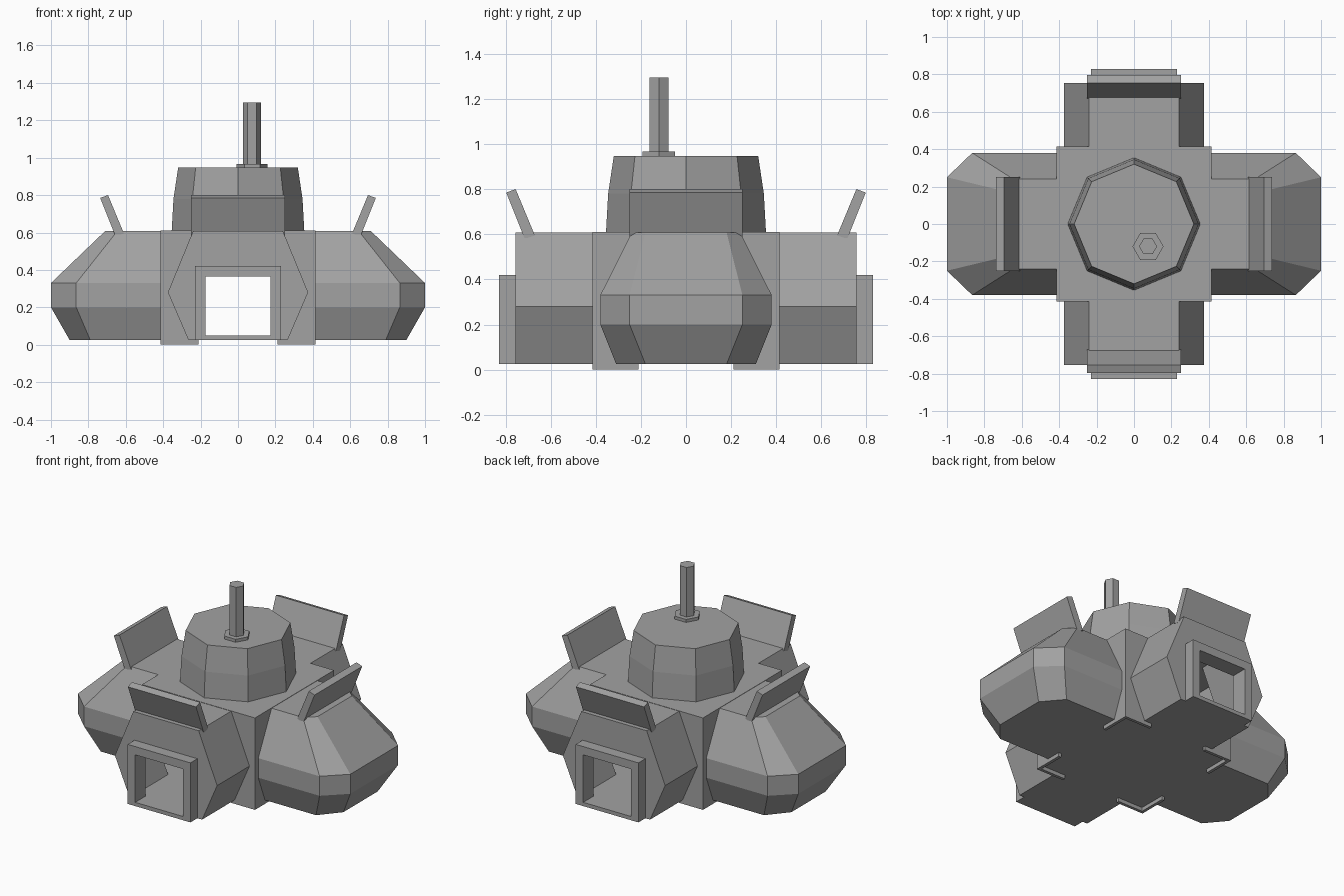
import bpy, bmesh, math
from mathutils import Matrix

if "Cube" in bpy.data.objects:
    bpy.data.objects.remove(bpy.data.objects["Cube"])

grey = bpy.data.materials.new("plain grey")
grey.use_nodes = True
COLOUR = (0.36, 0.36, 0.36, 1)
grey.diffuse_color = COLOUR
grey.node_tree.nodes["Principled BSDF"].inputs["Base Color"].default_value = COLOUR


def loft(name, rings, turn=0):
    """Closed solid skinned through rings of equal point count, turned about z."""
    bm = bmesh.new()
    rows = [[bm.verts.new(p) for p in ring] for ring in rings]
    n = len(rows[0])
    for a, b in zip(rows, rows[1:]):
        for i in range(n):
            j = (i + 1) % n
            bm.faces.new((a[i], a[j], b[j], b[i]))
    bm.faces.new(rows[0][::-1])
    bm.faces.new(rows[-1])
    bm.transform(Matrix.Rotation(turn, 4, "Z"))
    bmesh.ops.recalc_face_normals(bm, faces=bm.faces)
    mesh = bpy.data.meshes.new(name)
    bm.to_mesh(mesh)
    bm.free()
    mesh.materials.append(grey)
    obj = bpy.data.objects.new(name, mesh)
    bpy.context.collection.objects.link(obj)
    return obj


def box(name, x0, x1, y0, y1, z0, z1):
    return loft(name, [[(x0, y0, z), (x1, y0, z), (x1, y1, z), (x0, y1, z)] for z in (z0, z1)])


def along_y(name, profile, y0, y1, turn=0):
    return loft(name, [[(x, y, z) for x, z in profile] for y in (y0, y1)], turn)


def polygon(sides, radius, z, cx=0, cy=0):
    steps = [2 * math.pi * i / sides for i in range(sides)]
    return [(cx + radius * math.cos(a), cy + radius * math.sin(a), z) for a in steps]


def cut(obj, *cutters):
    for c in cutters:
        mod = obj.modifiers.new(c.name, "BOOLEAN")
        mod.object = c
        mod.operation = "DIFFERENCE"
        mod.solver = "EXACT"


def mirrored(half):
    return half + [(-x, z) for x, z in half[::-1]]


# Hidden cutters for the doorways and the hollow rooms
doorway = box("doorway_cutter", -0.175, 0.175, -0.9, 0.9, 0.05, 0.365)
room = box("room_cutter", -0.39, 0.39, -0.39, 0.39, 0.05, 0.58)
hall = along_y("hall_cutter", mirrored([(0.24, 0.05), (0.34, 0.28), (0.21, 0.58)]), -0.72, 0.72)
for helper in (doorway, room, hall):
    helper.hide_render = True
    helper.hide_set(True)

# Central block
core = box("central_block", -0.415, 0.415, -0.415, 0.415, 0.025, 0.61)
cut(core, room, hall)

# Entrance halls with door frames, front and back
hexagon = mirrored([(0.265, 0.025), (0.375, 0.28), (0.24, 0.608)])
for side, turn in (("front", 0), ("back", math.pi)):
    arm = along_y(side + "_hall", hexagon, -0.755, -0.40, turn)
    cut(arm, hall, doorway)
    frame = along_y(side + "_door_frame", mirrored([(0.23, 0.025), (0.23, 0.42)]),
                    -0.828, -0.74, turn)
    cut(frame, doorway)


# Faceted side pods
def pod_ring(z, corner_x, half_y, end_x, end_y):
    pts = [(0.40, half_y), (corner_x, half_y), (end_x, end_y)]
    return [(x, -y, z) for x, y in pts] + [(x, y, z) for x, y in pts[::-1]]


pod = [pod_ring(0.025, 0.79, 0.31, 0.90, 0.18), pod_ring(0.20, 0.865, 0.38, 1.0, 0.25),
       pod_ring(0.33, 0.865, 0.38, 1.0, 0.25), pod_ring(0.608, 0.645, 0.24, 0.71, 0.18)]
for side, turn in (("left", 0), ("right", math.pi)):
    loft(side + "_pod", pod, turn)

# Tilted roof panels on all four arms
for i, side in enumerate(("left", "back", "right", "front")):
    out = 0.06 * (i % 2)
    section = [(0.61, 0.595), (0.655, 0.58), (0.737, 0.785), (0.695, 0.80)]
    loft(side + "_roof_panel",
         [[(x + out, y, z) for x, z in section] for y in (-0.25, 0.25)], i * math.pi / 2)

# Thin corner feet under the block
for i in range(4):
    a, b, c = 0.415, 0.395, 0.21
    outline = [(a, a), (c, a), (c, b), (b, b), (b, c), (a, c)]
    loft("corner_foot_%d" % (i + 1), [[(x, y, z) for x, y in outline] for z in (0, 0.03)],
         i * math.pi / 2)

# Eight-sided turret
loft("turret", [polygon(8, 0.355, 0.60), polygon(8, 0.345, 0.78), polygon(8, 0.32, 0.947)])

# Mast on the roof
loft("mast_base", [polygon(6, 0.083, z, 0.075, -0.12) for z in (0.94, 0.967)])
loft("mast", [polygon(6, 0.048, z, 0.075, -0.12) for z in (0.96, 1.295)])
